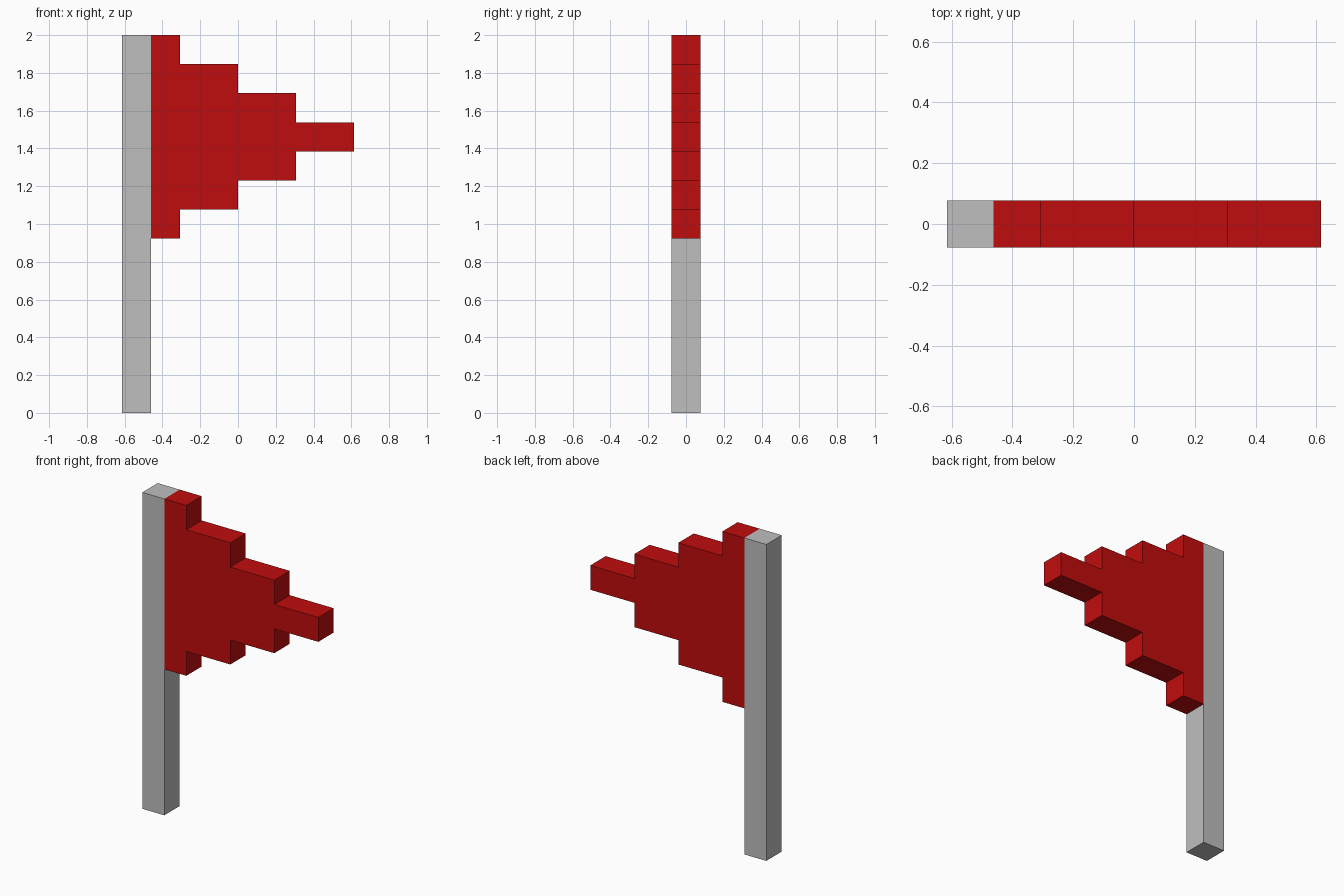
import bpy
import bmesh

cube = bpy.data.objects.get("Cube")
if cube:
    bpy.data.objects.remove(cube, do_unlink=True)

U = 2 / 13          # one block of the stepped design
X0 = -4 * U         # outer edge of the pole


def material(name, rgb):
    mat = bpy.data.materials.new(name)
    mat.use_nodes = True
    color = (*rgb, 1)
    mat.diffuse_color = color
    mat.node_tree.nodes["Principled BSDF"].inputs["Base Color"].default_value = color
    return mat


def slab(name, outline, mat):
    """Extrude an x-z outline, given in blocks, one block deep along y."""
    bm = bmesh.new()
    verts = [bm.verts.new((X0 + x * U, -U / 2, z * U)) for x, z in outline]
    face = bm.faces.new(verts)
    extruded = bmesh.ops.extrude_face_region(bm, geom=[face])["geom"]
    moved = [g for g in extruded if isinstance(g, bmesh.types.BMVert)]
    bmesh.ops.translate(bm, verts=moved, vec=(0, U, 0))
    bmesh.ops.recalc_face_normals(bm, faces=bm.faces)
    mesh = bpy.data.meshes.new(name)
    bm.to_mesh(mesh)
    bm.free()
    mesh.materials.append(mat)
    obj = bpy.data.objects.new(name, mesh)
    bpy.context.collection.objects.link(obj)
    return obj


grey = material("pole grey", (0.52, 0.52, 0.52))
red = material("flag red", (0.53, 0.004, 0.004))

# Square pole
slab("pole", [(0, 0), (1, 0), (1, 13), (0, 13)], grey)

# Stepped pennant: each step is one block shorter at top and bottom
lower = [(1, 6)]
for i, end in enumerate((2, 4, 6, 8)):
    if i:
        lower.append((lower[-1][0], 6 + i))
    lower.append((end, 6 + i))
upper = [(x, 19 - z) for x, z in reversed(lower)]
slab("flag", lower + upper, red)
